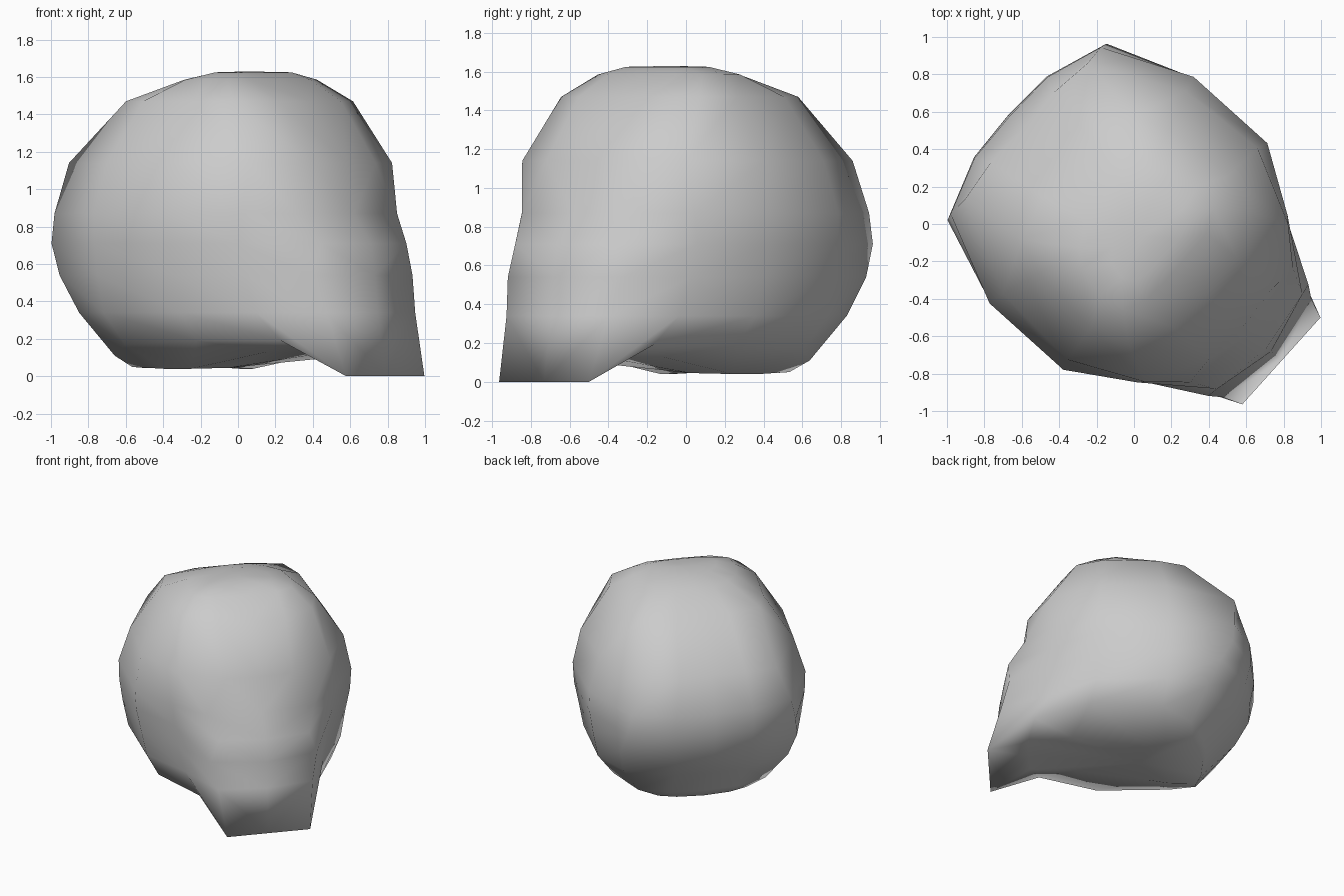
import bpy, bmesh, math

# Half outlines of the head, top to bottom, x forward / y sideways:
# height, back centre x, six (x, y) points round the side, front centre x
LEVELS = [
    (1.625, -.08, (-.07, .08), (-.01, .15), (.05, .22), (.14, .24), (.21, .21), (.23, .12), .23),
    (1.585, -.22, (-.21, .14), (-.13, .27), (-.05, .35), (.12, .39), (.26, .36), (.32, .24), .33),
    (1.47, -.46, (-.46, .20), (-.39, .445), (-.20, .52), (.20, .55), (.41, .48), (.53, .25), .54),
    (1.14, -.78, (-.79, .25), (-.76, .49), (-.27, .73), (.22, .76), (.61, .57), (.78, .25), .80),
    (.87, -.88, (-.87, .29), (-.765, .60), (-.29, .815), (.24, .815), (.58, .60), (.79, .41), .85),
    (.71, -.89, (-.875, .29), (-.755, .635), (-.29, .81), (.24, .805), (.56, .60), (.92, .34), .97),
    (.54, -.86, (-.84, .29), (-.67, .665), (-.29, .785), (.24, .77), (.57, .57), (.91, .40), 1.0),
    (.34, -.75, (-.74, .27), (-.57, .62), (-.28, .745), (.26, .73), (.61, .52), (.97, .355), 1.02),
]
# Lower rim: curls under the skull, rises at the cheek, drops to the chin edge
RIM = [(-.54, 0, .10), (-.52, .25, .10), (-.44, .48, .11), (-.24, .62, .17),
       (.30, .65, .19), (.72, .44, .19), (1.075, .312, 0), (1.075, 0, 0)]
# Flat base of the skull, rising to the hollow behind the chin
BASE = [(-.51, 0, .045), (-.49, .20, .045), (-.45, .33, .05), (-.25, .30, .04),
        (-.10, .25, .04), (.45, .25, .13), (.78, .20, .12), (.78, 0, .12)]

rings = [[(b, 0, z)] + [(x, y, z) for x, y in mid] + [(f, 0, z)]
         for z, b, *mid, f in LEVELS] + [RIM, BASE]

bm = bmesh.new()
rows = [[bm.verts.new(p) for p in ring] for ring in rings]

# Skin between neighbouring outlines
for up, low in zip(rows, rows[1:]):
    for i in range(len(up) - 1):
        bm.faces.new((up[i], low[i], low[i + 1], up[i + 1]))

# Crown and underside fans
for row, tip in ((rows[0], (.08, 0, 1.63)), (rows[-1], (-.05, 0, .045))):
    c = bm.verts.new(tip)
    for a, b in zip(row, row[1:]):
        bm.faces.new((a, b, c))

# Mirror the half across its centre plane
bmesh.ops.mirror(bm, geom=bm.verts[:] + bm.edges[:] + bm.faces[:],
                 axis='Y', merge_dist=.001)
bmesh.ops.remove_doubles(bm, verts=bm.verts[:], dist=.001)
bmesh.ops.recalc_face_normals(bm, faces=bm.faces[:])
for f in bm.faces:
    f.smooth = True

mesh = bpy.data.meshes.new("head")
bm.to_mesh(mesh)
bm.free()

# Head turned so the muzzle points to the front right
head = bpy.data.objects.new("head", mesh)
head.rotation_euler.z = math.radians(-42)
head.location = (-.011, -.013, 0)
bpy.context.collection.objects.link(head)
